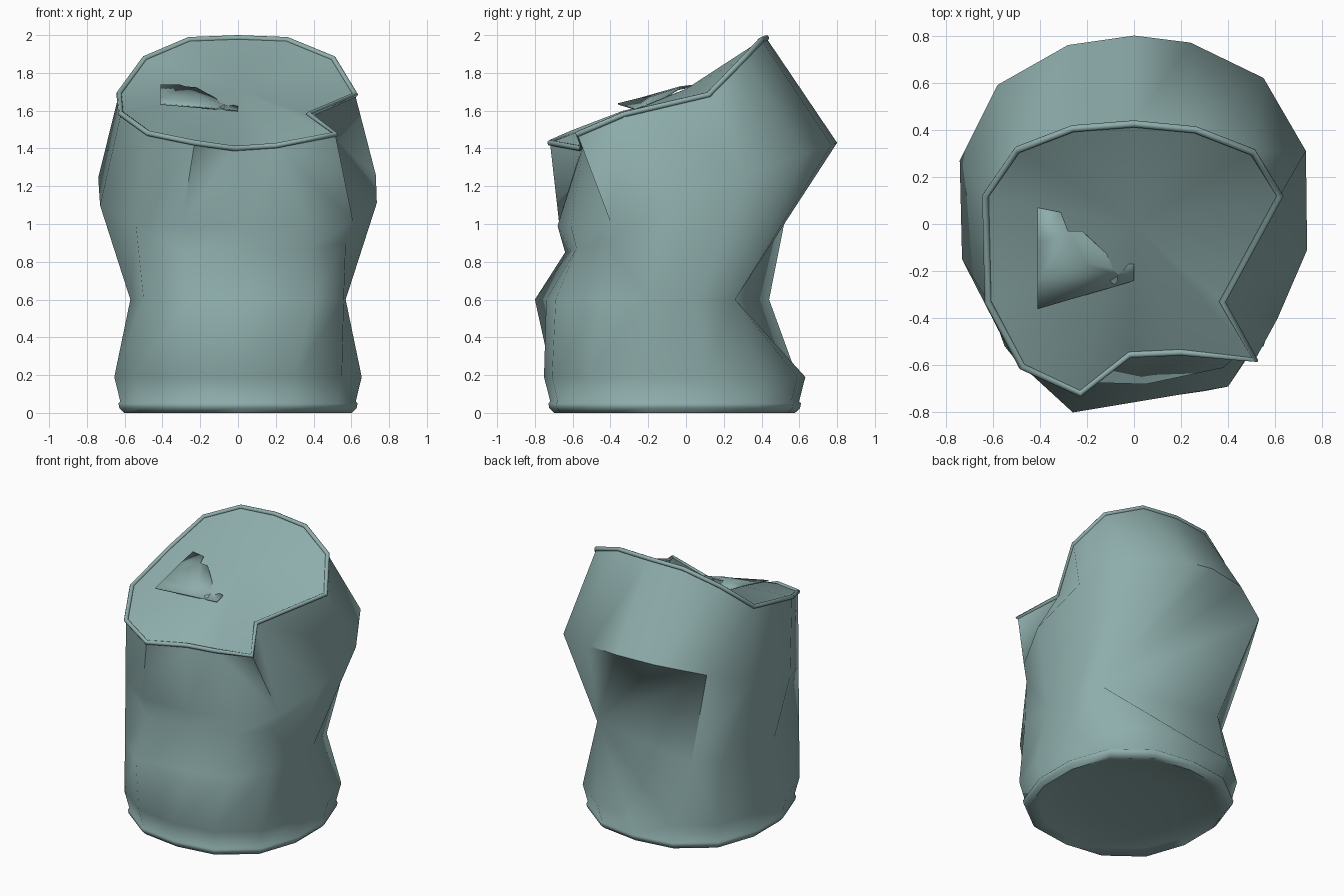
import bpy, bmesh
from math import sin, cos, pi, radians

if "Cube" in bpy.data.objects:
    bpy.data.objects.remove(bpy.data.objects["Cube"])

N = 14
mat = bpy.data.materials.new("grey_green")
mat.diffuse_color = (.27, .42, .41, 1)
mat.use_nodes = True
mat.node_tree.nodes["Principled BSDF"].inputs["Base Color"].default_value = mat.diffuse_color


def finish(name, verts, faces, angle=40):
    me = bpy.data.meshes.new(name)
    me.from_pydata(verts, [], faces)
    bm = bmesh.new()
    bm.from_mesh(me)
    bmesh.ops.remove_doubles(bm, verts=bm.verts, dist=.0005)
    bmesh.ops.recalc_face_normals(bm, faces=bm.faces)
    bm.to_mesh(me)
    bm.free()
    me.materials.append(mat)
    ob = bpy.data.objects.new(name, me)
    bpy.context.collection.objects.link(ob)
    bpy.ops.object.select_all(action='DESELECT')
    ob.select_set(True)
    bpy.context.view_layer.objects.active = ob
    bpy.ops.object.shade_smooth_by_angle(angle=radians(angle))
    return ob


def base_ring(r, z, p=2.45):
    # slightly squarish ring; index 0 is at the back, going round by the right side
    out = []
    for i in range(N):
        s, c = sin(2 * pi * i / N), cos(2 * pi * i / N)
        k = r / (abs(s) ** p + abs(c) ** p) ** (1 / p)
        out.append((k * s, -0.06 + 1.045 * k * c, z))
    return out


# dented top outline
top = [(0, .425, 1.985), (.26, .4, 1.975), (.505, .305, 1.875), (.62, .12, 1.685),
       (.375, -.33, 1.58), (.515, -.575, 1.475), (.2, -.545, 1.415), (-.02, -.555, 1.4),
       (-.23, -.72, 1.43), (-.475, -.605, 1.48), (-.62, -.33, 1.585), (-.63, .12, 1.69),
       (-.495, .315, 1.875), (-.26, .405, 1.975)]

# tilted shoulder fold (height follows depth)
shoulder_xy = [(0, .8), (.24, .77), (.55, .62), (.73, .31), (.735, -.11), (.61, -.4),
               (.38, -.61), (.05, -.68), (-.3, -.67), (-.54, -.52), (-.73, -.15),
               (-.74, .27), (-.58, .59), (-.28, .76)]
shoulder = [(x, y, max(.99, 1.43 - .35 * (.8 - y))) for x, y in shoulder_xy]

# crushed waist: the back points gather into one pinched corner
pinch = (.53, .26)
waist = [(x, y, .6) for x, y in
         [pinch, pinch, pinch, (.57, .05), (.57, -.2), (.56, -.45),
          (.4, -.69), (.1, -.74), (-.26, -.8), (-.5, -.58), (-.57, -.2), (-.5, .3),
          (-.35, .44), pinch]]

# short crease pressed in at the front, between waist and shoulder
crease = {5: (.57, -.42, .9), 6: (.38, -.58, .87), 7: (.05, -.61, .86), 8: (-.28, -.64, .85)}

# can body with base
rings = [top, shoulder, waist, base_ring(.662, .19), base_ring(.63, .06),
         base_ring(.64, .05), base_ring(.635, .025), base_ring(.61, .0),
         base_ring(.56, .02, 2.2), base_ring(.3, .05, 2)]
verts = [p for r in rings for p in r]
ci = {}
for k, p in crease.items():
    ci[k] = len(verts)
    verts.append(p)

# which way the dented quads are folded, by (ring, index)
fold_ac = {(0, 4), (0, 7), (1, 10), (1, 11), (1, 12), (1, 13), (2, 10), (2, 11), (2, 12), (2, 13)}
fold_bd = {(0, 3), (0, 5)}
faces = []
for k in range(len(rings) - 1):
    for i in range(N):
        j = (i + 1) % N
        a, b, c, d = k * N + i, k * N + j, (k + 1) * N + j, (k + 1) * N + i
        if k == 1 and i in ci and j in ci:
            faces += [(a, b, ci[j], ci[i]), (ci[i], ci[j], c, d)]
        elif k == 1 and j in ci:
            faces += [(a, b, ci[j]), (a, ci[j], d), (d, ci[j], c)]
        elif k == 1 and i in ci:
            faces += [(a, b, ci[i]), (ci[i], b, c), (ci[i], c, d)]
        elif (k, i) in fold_ac:
            faces += [(a, b, c), (a, c, d)]
        elif (k, i) in fold_bd:
            faces += [(a, b, d), (b, c, d)]
        else:
            faces.append((a, b, c, d))
last = (len(rings) - 1) * N
faces.append(tuple(range(last, last + N)))
finish("can_body", verts, faces, 62)

# lid
finish("lid", top + [(0, 0, 1.715)], [(i, (i + 1) % N, N) for i in range(N)], 50)

# rolled rim
cu = bpy.data.curves.new("rim", 'CURVE')
cu.dimensions = '3D'
sp = cu.splines.new('POLY')
sp.points.add(N - 1)
for p, co in zip(sp.points, top):
    p.co = (*co, 1)
sp.use_cyclic_u = True
cu.bevel_depth = .015
cu.bevel_resolution = 2
cu.materials.append(mat)
rim = bpy.data.objects.new("rim", cu)
bpy.context.collection.objects.link(rim)

# torn curled tab standing on the lid
tab = finish("tab",
             [(-.41, -.36, 1.635), (-.41, -.24, 1.665), (-.41, -.08, 1.705), (-.41, .07, 1.735),
              (0, -.24, 1.6), (0, -.17, 1.62), (-.07, -.17, 1.635), (-.07, -.19, 1.63),
              (-.28, -.03, 1.725), (-.22, -.03, 1.72), (-.31, .05, 1.735), (-.2, -.17, 1.675)],
             [(0, 4, 7, 11, 1), (4, 5, 6, 7), (7, 6, 9, 11), (1, 11, 8, 2), (11, 9, 8),
              (2, 8, 10, 3)], 50)
mod = tab.modifiers.new("thickness", 'SOLIDIFY')
mod.thickness = .008
mod.offset = 0
